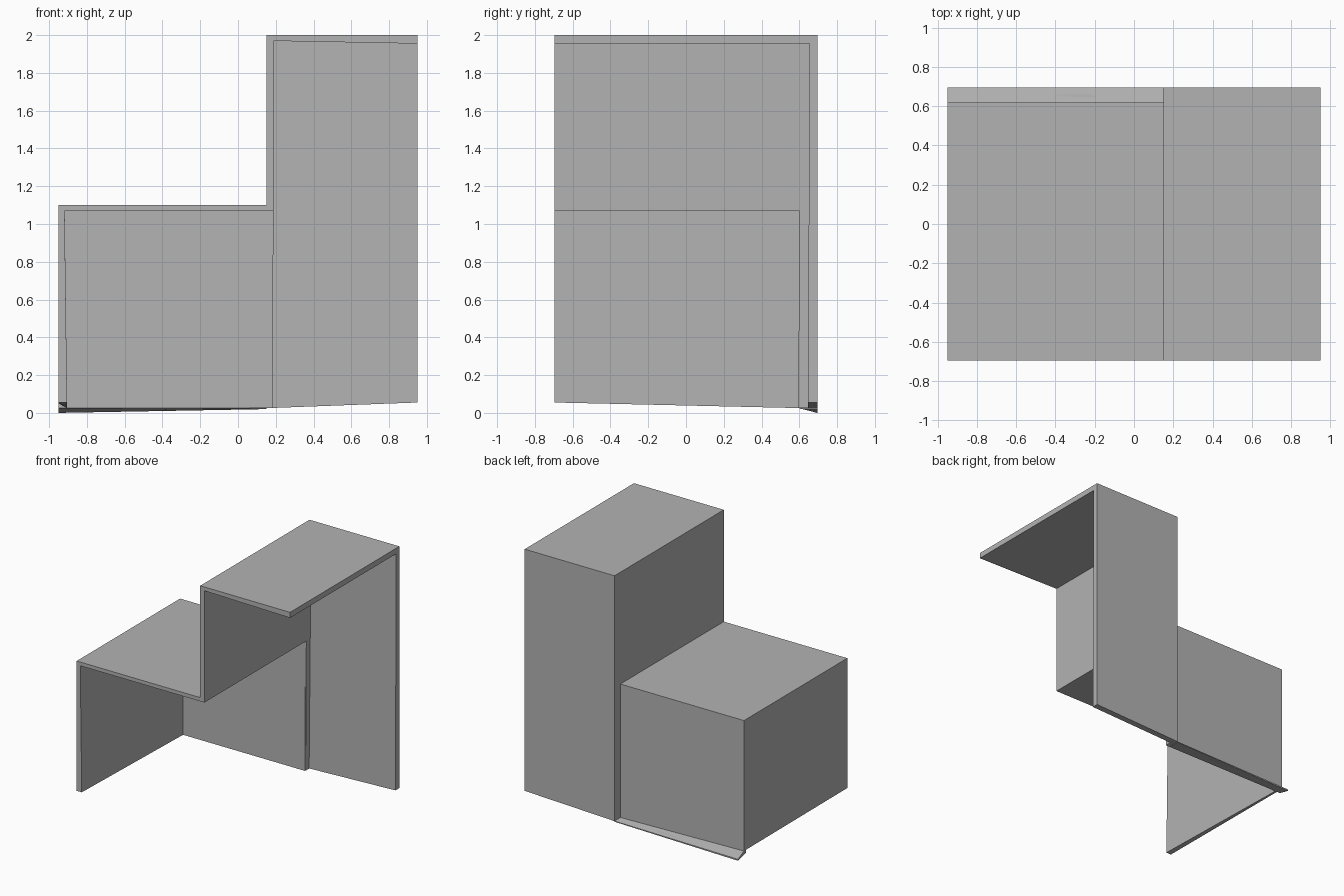
import bpy

if "Cube" in bpy.data.objects:
    bpy.data.objects.remove(bpy.data.objects["Cube"])

grey = bpy.data.materials.new("mid grey")
grey.diffuse_color = (0.45, 0.45, 0.45, 1)
grey.use_nodes = True
grey.node_tree.nodes["Principled BSDF"].inputs["Base Color"].default_value = grey.diffuse_color


def prism(name, end_a, end_b):
    """Solid between two four-cornered ends, given in matching order."""
    faces = [(3, 2, 1, 0), (4, 5, 6, 7)]
    faces += [(i, (i + 1) % 4, (i + 1) % 4 + 4, i + 4) for i in range(4)]
    mesh = bpy.data.meshes.new(name)
    mesh.from_pydata(list(end_a) + list(end_b), [], faces)
    mesh.materials.append(grey)
    obj = bpy.data.objects.new(name, mesh)
    bpy.context.collection.objects.link(obj)
    return obj


def along_y(name, front, back, y0, y1):
    """Panel running front to back from (x, z) sections."""
    return prism(name, [(x, y0, z) for x, z in front],
                 [(x, y1, z) for x, z in back])


def along_x(name, left, right, x0, x1):
    """Panel running left to right from (y, z) sections."""
    return prism(name, [(x0, y, z) for y, z in left],
                 [(x1, y, z) for y, z in right])


L, R, F, B = -0.95, 0.95, -0.695, 0.695   # outer limits
STEP, LOW_BACK = 0.15, 0.62               # riser and lower back wall

# Lower step: tread and left wall
along_y("lower_tread",
        [(L, 1.07), (0.185, 1.07), (0.185, 1.10), (L, 1.10)],
        [(L, 1.085), (0.185, 1.085), (0.185, 1.10), (L, 1.10)], F, LOW_BACK)
along_y("left_wall",
        [(L, 0.055), (-0.905, 0.055), (-0.918, 1.075), (L, 1.075)],
        [(L, 0.05), (-0.905, 0.025), (-0.918, 1.09), (L, 1.09)], F, LOW_BACK)

# Lower back wall
along_x("lower_back_wall",
        [(0.595, 0.025), (LOW_BACK, 0.05), (LOW_BACK, 1.095), (0.60, 1.095)],
        [(0.595, 0.025), (LOW_BACK, 0.025), (LOW_BACK, 1.095), (0.60, 1.095)],
        L, 0.18)

# Upper step: riser, tread, back wall and the post joining the two back walls
riser = [(STEP, 1.07), (0.188, 1.07), (0.188, 1.99), (STEP, 1.99)]
along_y("riser", riser, riser, F, B)
tread = [(STEP, 1.97), (R, 1.955), (R, 2.0), (STEP, 2.0)]
along_y("upper_tread", tread, tread, F, B)
along_x("upper_back_wall",
        [(0.645, 0.025), (B, 0.025), (B, 1.99), (0.655, 1.99)],
        [(0.645, 0.055), (B, 0.055), (B, 1.99), (0.655, 1.99)], STEP, R)
post = [(STEP, 0.025), (0.182, 0.025), (0.188, 1.08), (STEP, 1.08)]
along_y("joining_post", post, post, 0.60, B)

# Tapered sloping lip along the foot of the lower back wall
along_x("foot_lip",
        [(0.60, 0.024), (B, 0.0), (B, 0.012), (LOW_BACK, 0.05)],
        [(0.60, 0.022), (B, 0.02), (B, 0.026), (LOW_BACK, 0.026)], L, STEP)
